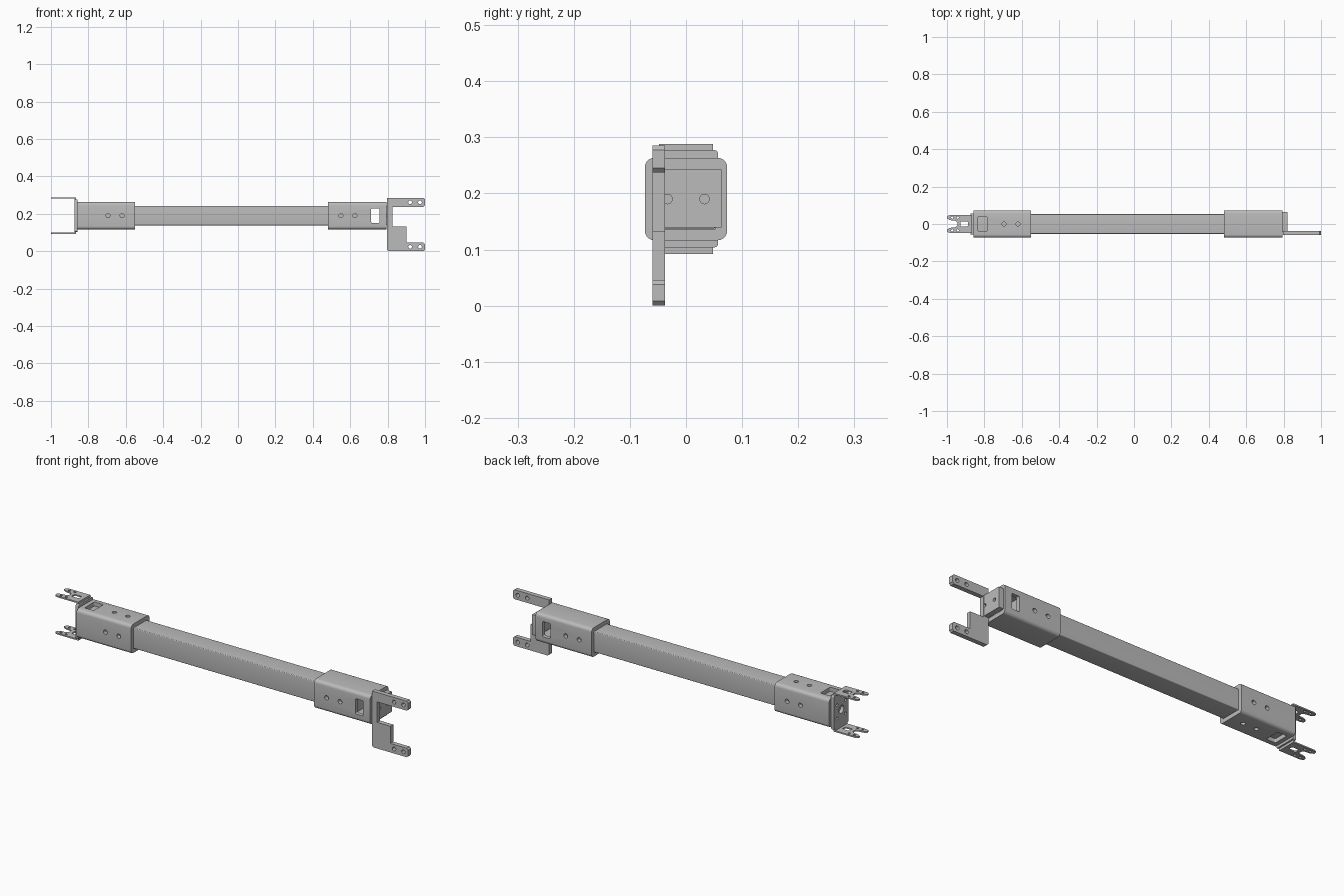
import bpy, bmesh, math
from mathutils import Matrix, Vector

if "Cube" in bpy.data.objects:
    bpy.data.objects.remove(bpy.data.objects["Cube"], do_unlink=True)

MID = 0.193  # height of the beam axis
grey = bpy.data.materials.new("plain grey")
grey.use_nodes = True
colour = (0.5, 0.5, 0.5, 1)
grey.diffuse_color = colour
grey.node_tree.nodes["Principled BSDF"].inputs["Base Color"].default_value = colour


def finish(name, bm):
    bmesh.ops.recalc_face_normals(bm, faces=bm.faces)
    mesh = bpy.data.meshes.new(name)
    bm.to_mesh(mesh)
    bm.free()
    mesh.materials.append(grey)
    ob = bpy.data.objects.new(name, mesh)
    bpy.context.collection.objects.link(ob)
    return ob


def box(name, x, y, z, round_axis=None, radius=0.0):
    """Box from (min, max) pairs, optionally rounded along one axis."""
    bm = bmesh.new()
    bmesh.ops.create_cube(bm, size=1)
    lo, hi = Vector((x[0], y[0], z[0])), Vector((x[1], y[1], z[1]))
    for v in bm.verts:
        v.co = Vector([(v.co[i] + 0.5) * (hi[i] - lo[i]) + lo[i] for i in range(3)])
    if radius:
        edges = [e for e in bm.edges
                 if abs(e.verts[0].co[round_axis] - e.verts[1].co[round_axis]) > 1e-5]
        bmesh.ops.bevel(bm, geom=edges, offset=radius, segments=5,
                        profile=0.5, affect='EDGES')
    return finish(name, bm)


def plate(name, outline, axis, start, depth):
    """Extrude a closed outline, drawn in xz (axis 1) or xy (axis 2)."""
    bm = bmesh.new()
    verts = [bm.verts.new((a, start, b) if axis == 1 else (a, b, start)) for a, b in outline]
    face = bm.faces.new(verts)
    moved = bmesh.ops.extrude_face_region(bm, geom=[face])["geom"]
    shift = Vector((0, depth, 0)) if axis == 1 else Vector((0, 0, depth))
    bmesh.ops.translate(bm, vec=shift, verts=[g for g in moved if isinstance(g, bmesh.types.BMVert)])
    return finish(name, bm)


def pin(centre, axis, radius, length):
    """Round cutter along one axis."""
    turn = {0: Matrix.Rotation(math.pi / 2, 4, 'Y'),
            1: Matrix.Rotation(math.pi / 2, 4, 'X'), 2: Matrix.Identity(4)}[axis]
    bm = bmesh.new()
    bmesh.ops.create_cone(bm, cap_ends=True, segments=20, radius1=radius, radius2=radius,
                          depth=length, matrix=Matrix.Translation(centre) @ turn)
    return finish("hole_cutter", bm)


def cut(ob, cutters):
    for c in cutters:
        mod = ob.modifiers.new("cut", 'BOOLEAN')
        mod.operation, mod.solver, mod.object = 'DIFFERENCE', 'EXACT', c
    bpy.context.view_layer.update()
    mesh = bpy.data.meshes.new_from_object(
        ob.evaluated_get(bpy.context.evaluated_depsgraph_get()))
    ob.modifiers.clear()
    ob.data = mesh
    for c in cutters:
        bpy.data.objects.remove(c, do_unlink=True)


def smooth(ob):
    bpy.ops.object.select_all(action='DESELECT')
    ob.select_set(True)
    bpy.context.view_layer.objects.active = ob
    bpy.ops.object.shade_smooth_by_angle(angle=math.radians(30))


# Square beam
H = 0.0525
beam = box("beam", (-0.856, 0.69), (-H, H), (MID - H, MID + H), 0, 0.004)
smooth(beam)


# Rounded sleeves with screw holes and a window through opposite walls
def sleeve(name, x, holes, hole_axes, window, window_axis):
    R = 0.0735
    ob = box(name, x, (-R, R), (MID - R, MID + R), 0, 0.017)
    I = H + 0.0005
    cutters = [box("bore", (x[0] - 0.1, x[1] + 0.1), (-I, I), (MID - I, MID + I))]
    wide, deep = (-0.039, 0.039), (-0.2, 0.2)
    y, z = (wide, deep) if window_axis == 2 else (deep, wide)
    cutters.append(box("window_cutter", window, y, (MID + z[0], MID + z[1]),
                       window_axis, 0.006))
    cutters += [pin((h, 0, MID), a, 0.011, 0.4) for h in holes for a in hole_axes]
    cut(ob, cutters)
    smooth(ob)


sleeve("right_sleeve", (-0.857, -0.55), (-0.695, -0.62), (1, 2), (-0.836, -0.784), 2)
sleeve("left_sleeve", (0.48, 0.795), (0.55, 0.625), (1,), (0.712, 0.756), 1)

# Fork bracket: back plate and two slotted flanges
back = box("fork_back_plate", (-0.874, -0.857), (-0.057, 0.057), (0.107, 0.28), 0, 0.006)
cut(back, [pin((-0.865, 0, MID), 0, 0.02, 0.1)] +
    [pin((-0.865, y, MID + z), 0, 0.007, 0.1) for y in (-0.034, 0.034) for z in (-0.034, 0.034)])
smooth(back)

half = [(-0.865, 0.048), (-0.985, 0.048), (-0.998, 0.042), (-1.0, 0.03),
        (-0.985, 0.021), (-0.955, 0.017), (-0.945, 0.009)]
outline = half + [(x, -y) for x, y in reversed(half)]
for name, z in (("upper_fork", 0.284), ("lower_fork", 0.095)):
    fork = plate(name, outline, 2, z, 0.007)
    cut(fork, [box("slot_cutter", (-0.928, -0.888), (-0.013, 0.013), (z - 0.1, z + 0.1), 2, 0.005)] +
        [pin((x, y, z), 2, 0.006, 0.1) for x in (-0.972, -0.942) for y in (-0.034, 0.034)])
    smooth(fork)
for name, z in (("upper_fork_web", (0.275, 0.289)), ("lower_fork_web", (0.097, 0.111))):
    box(name, (-0.874, -0.865), (-0.048, 0.048), z)

# Side bracket: offset arms cut from one thick plate
top, low = 0.288, 0.003
arm = plate("side_bracket", [
    (0.796, top), (0.992, top), (1.0, top - 0.008), (1.0, 0.248), (0.992, 0.24),
    (0.825, 0.24), (0.825, 0.136), (0.9, 0.136), (0.9, 0.049), (0.992, 0.049),
    (1.0, 0.041), (1.0, low + 0.008), (0.992, low), (0.804, low), (0.796, low + 0.008)],
    1, -0.06, 0.023)
cut(arm, [pin((x, -0.05, z), 1, 0.01, 0.2) for x in (0.92, 0.973) for z in (0.264, 0.026)])
smooth(arm)

# Mounting tab across the end of the beam
tab = box("mounting_tab", (0.794, 0.821), (-0.04, 0.064), (0.142, 0.246), 0, 0.003)
cut(tab, [pin((0.82, y, MID), 0, 0.0085, 0.2) for y in (-0.033, 0.033)])
smooth(tab)

# Rest the lowest point on the ground
for ob in bpy.context.collection.objects:
    if ob.type == 'MESH' and ob.data.materials and ob.data.materials[0] == grey:
        ob.data.transform(Matrix.Translation((0, 0, -low)))
